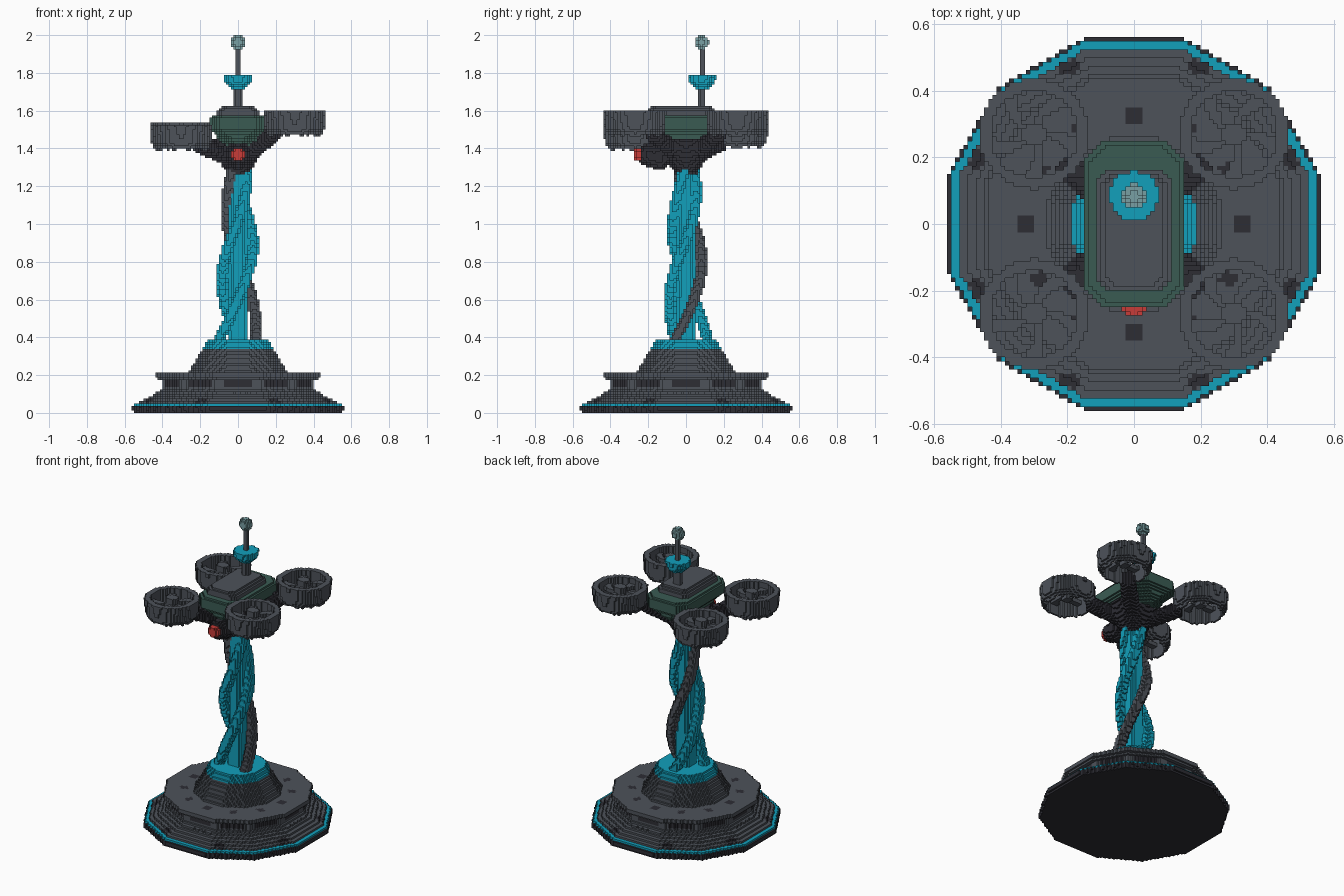
import bpy
import math
from mathutils import Vector

if "Cube" in bpy.data.objects:
    bpy.data.objects.remove(bpy.data.objects["Cube"])

V = 0.0125          # edge of one building block
cells = {}          # block index -> part name
part_colour = {}    # part name -> material


def colour(name, r, g, b):
    m = bpy.data.materials.new(name)
    m.diffuse_color = (r, g, b, 1)
    m.use_nodes = True
    m.node_tree.nodes["Principled BSDF"].inputs["Base Color"].default_value = (r, g, b, 1)
    return m


grey = colour("slate grey", 0.075, 0.085, 0.102)
dark = colour("charcoal", 0.026, 0.026, 0.034)
cyan = colour("bright cyan", 0.006, 0.35, 0.50)
green = colour("dark green", 0.042, 0.105, 0.086)
red = colour("lens red", 0.58, 0.045, 0.04)
pale = colour("pale teal", 0.19, 0.35, 0.37)


def fill(name, mat, lo, hi, inside, only=None):
    """Fill the blocks whose centres pass the test; 'only' recolours an existing part."""
    part_colour[name] = mat
    spans = [range(math.floor(a / V), math.ceil(b / V)) for a, b in zip(lo, hi)]
    for k in spans[2]:
        for j in spans[1]:
            for i in spans[0]:
                if only and cells.get((i, j, k)) != only:
                    continue
                if inside((i + 0.5) * V, (j + 0.5) * V, (k + 0.5) * V):
                    cells[i, j, k] = name


def lerp_profile(profile, z):
    for (z0, r0), (z1, r1) in zip(profile, profile[1:]):
        if z0 <= z <= z1:
            return r0 + (r1 - r0) * (z - z0) / (z1 - z0)
    return -1


def fold(x, y, sides):
    """Distance out from, and along, the nearest face of a regular polygon."""
    step = math.tau / sides
    a = (math.atan2(y, x) + step / 2) % step - step / 2
    r = math.hypot(x, y)
    return r * math.cos(a), r * math.sin(a)


def lathe(name, mat, profile, centre=(0, 0), sides=0, bore=0):
    cx, cy = centre
    R = max(r for _, r in profile) * 1.1 + V

    def inside(x, y, z):
        x, y = x - cx, y - cy
        d = fold(x, y, sides)[0] if sides else math.hypot(x, y)
        return bore <= d <= lerp_profile(profile, z)
    fill(name, mat, (cx - R, cy - R, profile[0][0]), (cx + R, cy + R, profile[-1][0]), inside)


def slab(name, mat, size, cy, z0, z1, cut, shrink):
    """Box with cut corners whose half size shrinks from z0 to z1."""
    hx, hy = size

    def inside(x, y, z):
        s = shrink(z)
        ax, ay = abs(x) + s, abs(y - cy) + s
        return ax < hx and ay < hy and ax + ay < hx + hy - cut
    fill(name, mat, (-hx - V, cy - hy - V, z0), (hx + V, cy + hy + V, z1), inside)


def rod(name, mat, a, b, radius):
    a, b = Vector(a), Vector(b)
    ab = b - a

    def inside(x, y, z):
        p = Vector((x, y, z)) - a
        t = min(1, max(0, p.dot(ab) / ab.length_squared))
        return (p - ab * t).length < radius
    lo = [min(p, q) - radius for p, q in zip(a, b)]
    hi = [max(p, q) + radius for p, q in zip(a, b)]
    fill(name, mat, lo, hi, inside)


# Twelve-sided base with a waist, a lip and a stepped cone
lathe("base_foot", dark, [(0, 0.555), (0.0375, 0.56)], sides=12)
lathe("base_light_strip", cyan, [(0.0375, 0.552), (0.05, 0.552)], sides=12)
lathe("base_body", grey, [(0.05, 0.54), (0.07, 0.5), (0.1, 0.44), (0.125, 0.405),
                          (0.175, 0.405), (0.19, 0.44), (0.2125, 0.44)], sides=12)
lathe("base_cone", grey, [(0.2, 0.27), (0.3375, 0.19)], sides=12)
lathe("base_collar", cyan, [(0.3375, 0.19), (0.3875, 0.165)], sides=12)


# Dark windows on the waist and dark marks on the lip and the slope
def window(x, y, z):
    out, along = fold(x, y, 12)
    return out > 0.37 and abs(along) < 0.075


def lip_mark(x, y, z):
    out, along = fold(x, y, 12)
    return abs(out - 0.33) < 0.025 and abs(along) < 0.02


def slope_mark(x, y, z):
    a = math.radians(22.5)
    out, along = fold(x * math.cos(a) - y * math.sin(a), x * math.sin(a) + y * math.cos(a), 8)
    return abs(out - 0.51) < 0.02 and abs(along) < 0.03


fill("base_windows", dark, (-0.5, -0.5, 0.1375), (0.5, 0.5, 0.175), window, "base_body")
fill("lip_marks", dark, (-0.5, -0.5, 0.2), (0.5, 0.5, 0.2125), lip_mark, "base_body")
fill("slope_marks", dark, (-0.6, -0.6, 0.05), (0.6, 0.6, 0.1), slope_mark, "base_body")

# Column wrapped by three twisting strands
lathe("column", cyan, [(0.3875, 0.055), (1.3, 0.05)])
sweep = [(0.35, 0.125), (0.46, 0.095), (0.6, 0.085), (0.9, 0.08), (1.1, 0.06), (1.3, 0.045)]


def strand(name, mat, start):
    def inside(x, y, z):
        a = math.radians(start + 290 * (z - 0.5))
        r = lerp_profile(sweep, z)
        return math.hypot(x - r * math.cos(a), y - r * math.sin(a)) < 0.031
    fill(name, mat, (-0.2, -0.2, 0.3875), (0.2, 0.2, 1.2875), inside)


strand("strand_dark", grey, 0)
strand("strand_cyan_a", cyan, 120)
strand("strand_cyan_b", cyan, 240)

# Aircraft belly and arms reaching out to the rotors
lathe("belly", dark, [(1.2625, 0.055), (1.35, 0.11), (1.45, 0.15)])
rotors = {"front_right": (-1, -1, 1.3875), "back_right": (-1, 1, 1.4),
          "front_left": (1, -1, 1.4625), "back_left": (1, 1, 1.4625)}
for side, (sx, sy, z) in rotors.items():
    rod("arm_" + side, dark, (0, 0, 1.33), (0.22 * sx, 0.2 * sy, z + 0.04), 0.045)


# Ducted rotors with hub and swept blades
def blades(name, cx, cy, z0):
    def inside(x, y, z):
        x, y = x - cx, y - cy
        r = math.hypot(x, y)
        a = math.degrees(math.atan2(y, x)) + 250 * r
        return r < 0.145 and a % 72 < 24
    fill(name, grey, (cx - 0.16, cy - 0.16, z0), (cx + 0.16, cy + 0.16, z0 + 2 * V), inside)


for side, (sx, sy, z) in rotors.items():
    c = (0.3 * sx, 0.27 * sy)
    # clear the arm out of the duct opening
    for key in [k for k, n in cells.items() if n == "arm_" + side]:
        if math.hypot((key[0] + 0.5) * V - c[0], (key[1] + 0.5) * V - c[1]) < 0.12:
            del cells[key]
    lathe("duct_" + side, grey, [(z, 0.13), (z + 0.04, 0.16), (z + 0.1375, 0.165)], c, bore=0.13)
    blades("blades_" + side, c[0], c[1], round((z + 0.075) / V) * V)
    lathe("hub_" + side, grey, [(z + 0.05, 0.03), (z + 0.1375, 0.035)], c)

# Green hull with a grey cover
slab("hull", green, (0.155, 0.255), 0, 1.4125, 1.575, 0.065,
     lambda z: max(0, 1.51 - z) * 0.9 + max(0, z - 1.555) * 1.0)
slab("cover", grey, (0.11, 0.185), -0.02, 1.575, 1.625, 0.03, lambda z: max(0, z - 1.595) * 0.9)

# Nose camera with a red lens
rod("camera_mount", dark, (0, -0.08, 1.4), (0, -0.16, 1.36), 0.06)
rod("camera_body", dark, (0, -0.14, 1.345), (0, -0.195, 1.365), 0.06)
rod("camera_lens", red, (0, -0.24, 1.37), (0, -0.245, 1.37), 0.036)

# Mast with a cyan dish and a ball on top
mast = (0, 0.085)
lathe("mast_lower", grey, [(1.6, 0.022), (1.775, 0.02)], mast)
lathe("mast_dish", cyan, [(1.7125, 0.03), (1.75, 0.07), (1.7875, 0.074)], mast)
lathe("mast_upper", grey, [(1.7875, 0.014), (1.95, 0.014)], mast)
rod("mast_ball", pale, (0, 0.085, 1.9625), (0, 0.086, 1.9625), 0.037)

# Turn the blocks of each part into a skin of outward faces
groups = {}
for cell, name in cells.items():
    groups.setdefault(name, []).append(cell)
for name, blocks in groups.items():
    index, faces = {}, []
    for cell in blocks:
        for axis in range(3):
            for side in (0, 1):
                near = list(cell)
                near[axis] += 2 * side - 1
                if tuple(near) in cells:
                    continue
                loop = []
                for u, w in ((0, 0), (1, 0), (1, 1), (0, 1)):
                    p = list(cell)
                    p[axis] += side
                    p[(axis + 1) % 3] += u
                    p[(axis + 2) % 3] += w
                    loop.append(index.setdefault(tuple(p), len(index)))
                faces.append(loop if side else loop[::-1])
    if not faces:
        continue
    mesh = bpy.data.meshes.new(name)
    mesh.from_pydata([[c * V for c in p] for p in index], [], faces)
    mesh.materials.append(part_colour[name])
    bpy.context.collection.objects.link(bpy.data.objects.new(name, mesh))
